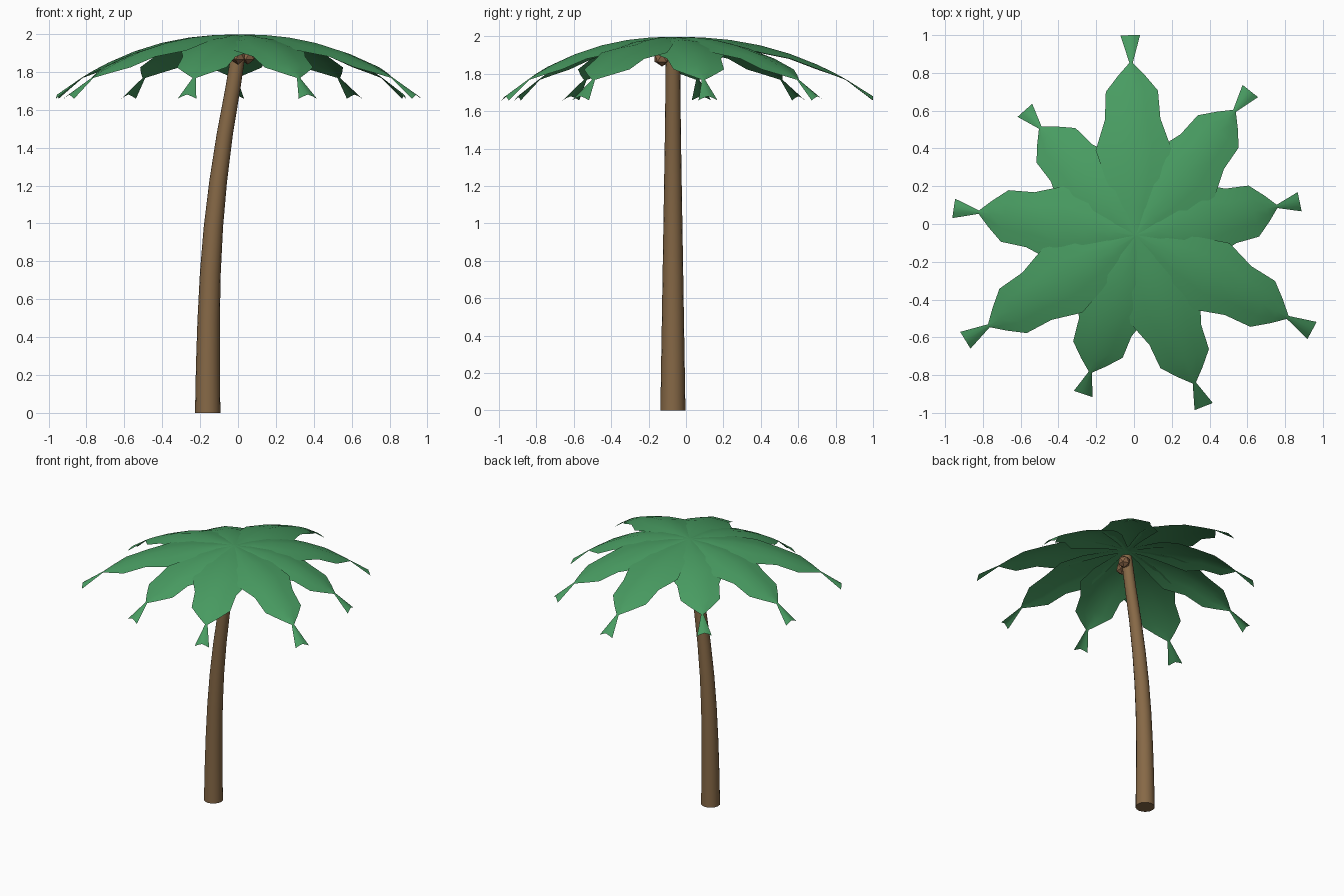
import bpy, bmesh, math
from mathutils import Vector

cube = bpy.data.objects.get("Cube")
if cube:
    bpy.data.objects.remove(cube, do_unlink=True)


def material(name, color):
    m = bpy.data.materials.new(name)
    m.use_nodes = True
    m.diffuse_color = color
    m.node_tree.nodes["Principled BSDF"].inputs["Base Color"].default_value = color
    return m


LEAF = material("leaf_green", (0.065, 0.33, 0.12, 1))
BARK = material("bark_brown", (0.24, 0.14, 0.062, 1))
NUT = material("coconut_brown", (0.26, 0.135, 0.065, 1))


def finish(bm, name, mat, smooth_angle=None):
    mesh = bpy.data.meshes.new(name)
    bm.to_mesh(mesh)
    bm.free()
    mesh.materials.append(mat)
    obj = bpy.data.objects.new(name, mesh)
    bpy.context.collection.objects.link(obj)
    if smooth_angle:
        bpy.ops.object.select_all(action='DESELECT')
        obj.select_set(True)
        bpy.context.view_layer.objects.active = obj
        bpy.ops.object.shade_smooth_by_angle(angle=math.radians(smooth_angle))
    return obj


# Leaning trunk: rings of (x, z, radius) joined into one tube
TRUNK = [(-0.16, 0, 0.067), (-0.159, 0.25, 0.063), (-0.155, 0.49, 0.059),
         (-0.146, 0.74, 0.055), (-0.13, 0.98, 0.051), (-0.105, 1.22, 0.047),
         (-0.07, 1.47, 0.043), (-0.026, 1.72, 0.04), (0.01, 1.95, 0.038)]
SIDES = 16
bm = bmesh.new()
rings = []
for x, z, r in TRUNK:
    ring = []
    for i in range(SIDES):
        a = math.tau * i / SIDES
        ring.append(bm.verts.new((x + r * math.cos(a), -0.07 + r * math.sin(a), z)))
    rings.append(ring)
for low, high in zip(rings, rings[1:]):
    for i in range(SIDES):
        j = (i + 1) % SIDES
        bm.faces.new((low[i], low[j], high[j], high[i]))
bm.faces.new(rings[0][::-1])
bm.faces.new(rings[-1])
finish(bm, "trunk", BARK, 40)

# Fronds: stations of (fraction of length, half width, edge droop)
STATIONS = [(0, 0.015, 0.002), (0.14, 0.08, 0.012), (0.28, 0.15, 0.024),
            (0.43, 0.2, 0.04), (0.58, 0.147, 0.027), (0.72, 0.138, 0.025),
            (0.8, 0.07, 0.014), (0.862, 0.009, 0.004), (1.0, 0.052, 0.022)]
CROWN = Vector((0.01, -0.06, 0))
LENGTHS = (1.06, 0.885, 0.975)


def frond(index):
    length = LENGTHS[index % 3]
    angle = math.radians(91.6 + 40 * index)
    along = Vector((math.cos(angle), math.sin(angle), 0))
    across = Vector((-along.y, along.x, 0))
    bm = bmesh.new()
    rows = []
    for t, width, droop in STATIONS:
        spine_z = 1.998 - 0.318 * t ** 2.3
        row = []
        for s in (-1, -0.5, 0, 0.5, 1):
            p = CROWN + along * (t * length) + across * (s * width)
            p.z = spine_z - droop * abs(s) ** 1.3
            row.append(bm.verts.new(p))
        rows.append(row)
    for a, b in zip(rows, rows[1:]):
        for i in range(4):
            bm.faces.new((a[i + 1], a[i], b[i], b[i + 1]))
    bm.normal_update()
    if sum(f.normal.z for f in bm.faces) < 0:
        bmesh.ops.reverse_faces(bm, faces=bm.faces[:])
    finish(bm, f"frond_{index + 1}", LEAF, 50)


for k in range(9):
    frond(k)

# Faceted coconuts under the crown
for k, place in enumerate([(0.0, -0.128, 1.885), (0.052, -0.045, 1.885)]):
    bm = bmesh.new()
    bmesh.ops.create_icosphere(bm, subdivisions=1, radius=0.046)
    bmesh.ops.translate(bm, verts=bm.verts[:], vec=place)
    finish(bm, f"coconut_{k + 1}", NUT)
